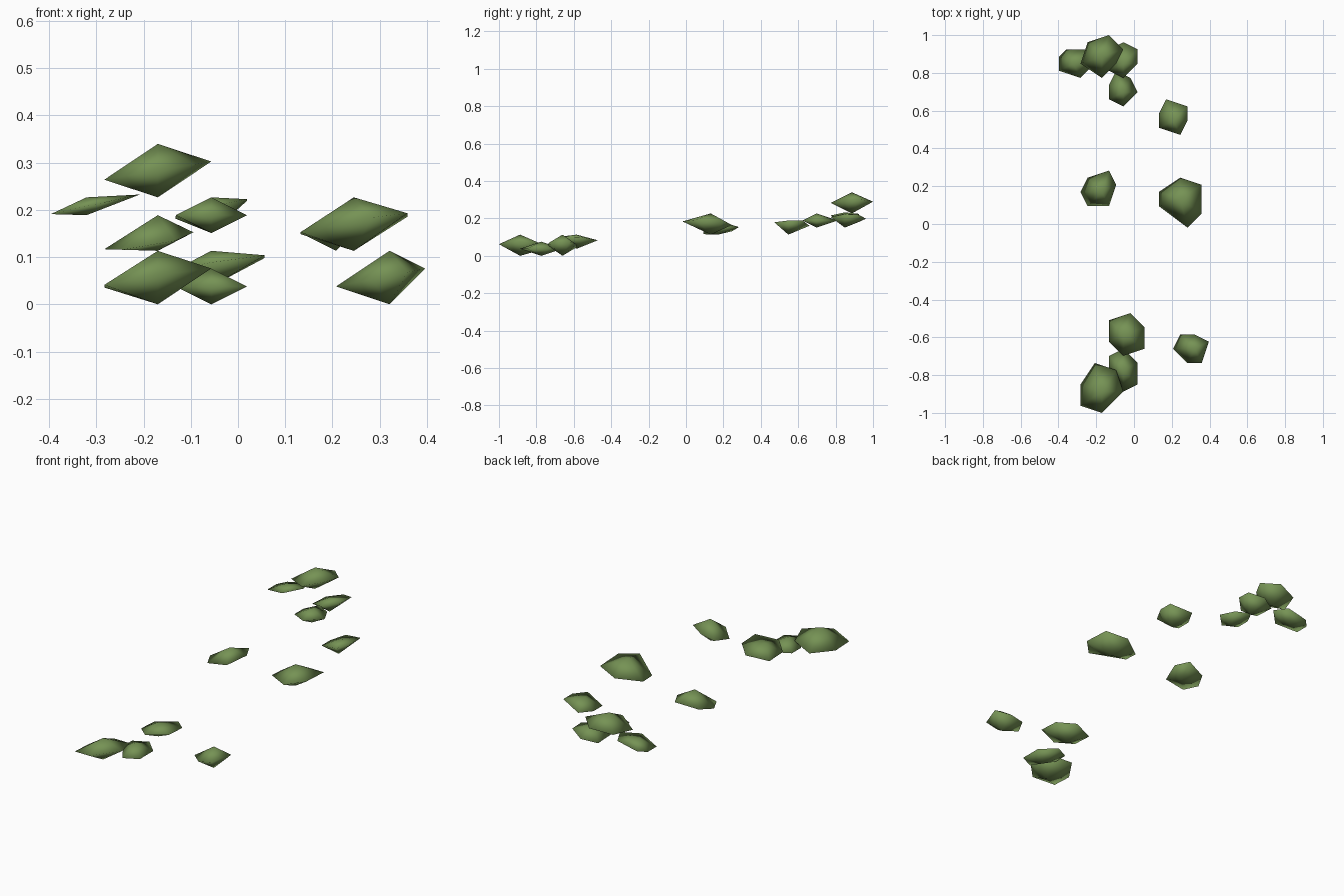
import bpy
import bmesh

cube = bpy.data.objects.get("Cube")
if cube:
    bpy.data.objects.remove(cube, do_unlink=True)

UNIT = 2 / 53  # everything sits on a coarse grid

green = bpy.data.materials.new("leaf_green")
green.use_nodes = True
colour = (0.18, 0.29, 0.09, 1)
green.diffuse_color = colour
green.node_tree.nodes["Principled BSDF"].inputs["Base Color"].default_value = colour


def leaf_pad(name, centre, rim, tilt=(0, 0), up=1.5, down=1.5):
    """Faceted pad: a tilted six-sided rim closed by an upper and a lower peak."""
    cx, cy, cz = centre
    bm = bmesh.new()

    def vert(dx, dy, dz):
        x, y, z = cx + dx + 0.5, cy + dy + 0.5, max(cz + dz, 0)
        return bm.verts.new((x * UNIT, y * UNIT, z * UNIT))

    ring = [vert(x, y, x * tilt[0] + y * tilt[1]) for x, y in rim]
    top, bottom = vert(0, 0, up), vert(0, 0, -down)
    for a, b in zip(ring, ring[1:] + ring[:1]):
        bm.faces.new((a, b, top))
        bm.faces.new((b, a, bottom))
    bmesh.ops.recalc_face_normals(bm, faces=bm.faces)
    for face in bm.faces:
        face.smooth = True
    mesh = bpy.data.meshes.new(name)
    bm.to_mesh(mesh)
    bm.free()
    mesh.materials.append(green)
    bpy.context.collection.objects.link(bpy.data.objects.new(name, mesh))


# Front group
leaf_pad("front_large_leaf_pad", (-5, -24, 1.5),
         [(-1, 4), (2, 3), (3, 0), (0, -3), (-3, -2), (-3, 1)], tilt=(0.17, -0.05))
leaf_pad("front_low_leaf_pad", (-2, -21, 1),
         [(0, 3), (2, 1), (2, -2), (0, -3), (-2, 0), (-2, 2)], up=1, down=1)
leaf_pad("front_inner_leaf_pad", (-2, -16, 2.2),
         [(-2, 2), (1, 3), (3, 1), (3, -2), (0, -3), (-2, -1)],
         tilt=(0.15, -0.05), up=0.8, down=1.2)
leaf_pad("front_left_leaf_pad", (8, -18, 1.6),
         [(-2, 2), (0, 2), (2, 1), (1, -2), (-1, -2), (-3, 0)],
         tilt=(0.2, 0), up=1.4, down=1.6)

# Middle group
leaf_pad("middle_left_leaf_pad", (6, 3, 4.5),
         [(-3, 1), (0, 3), (3, 2), (3, -2), (1, -4), (-3, -1)], tilt=(0.17, -0.05))
leaf_pad("middle_right_leaf_pad", (-5, 4, 3.6),
         [(-2, 2), (1, 3), (2, 1), (1, -2), (-2, -2), (-3, 0)],
         tilt=(0.17, 0.1), up=1.4, down=0.6)

# Back group
leaf_pad("back_left_leaf_pad", (5, 14, 4.5),
         [(-1, 3), (2, 2), (2, 0), (1, -2), (-2, -1), (-2, 1)],
         tilt=(0.25, 0), up=0.5)
leaf_pad("back_inner_leaf_pad", (-2, 18, 5),
         [(-1, 3), (1, 2), (2, 0), (0, -2), (-2, -1), (-2, 1)], up=1, down=1)
leaf_pad("back_low_leaf_pad", (-2, 22, 5.4),
         [(0, 3), (2, 2), (2, 0), (0, -2), (-2, -1), (-2, 2)],
         tilt=(0.25, -0.05), up=0.6, down=1.4)
leaf_pad("back_top_leaf_pad", (-5, 23, 7.5),
         [(-2, 2), (1, 3), (3, 1), (2, -1), (0, -3), (-3, -1)], tilt=(0.17, 0))
leaf_pad("back_right_leaf_pad", (-9, 22, 5.5),
         [(-1, 2), (2, 2), (3, 0), (1, -2), (-2, -1), (-2, 1)],
         tilt=(0.22, 0), up=0.5, down=0.5)
